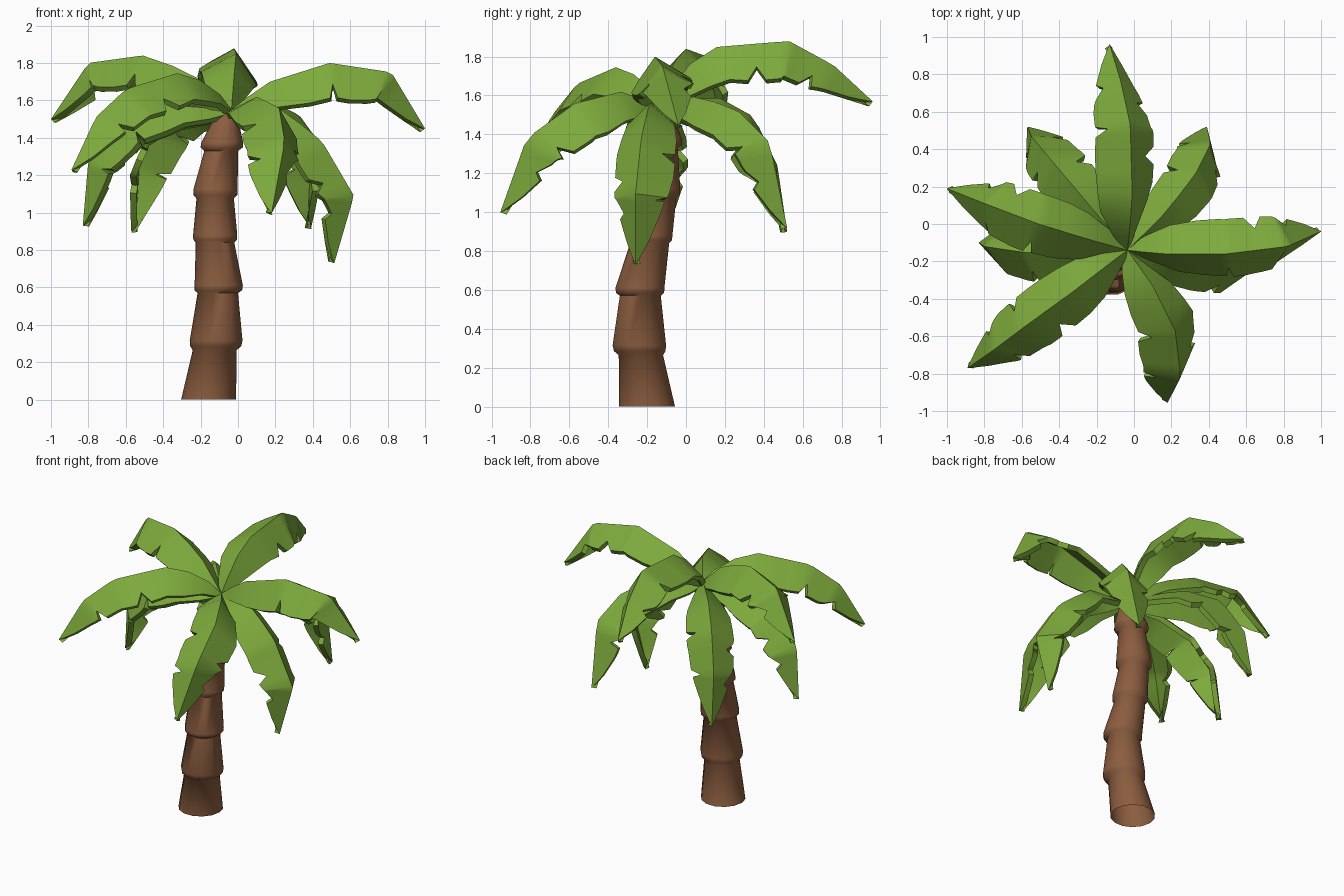
import bpy, math
from mathutils import Vector

if "Cube" in bpy.data.objects:
    bpy.data.objects.remove(bpy.data.objects["Cube"])


def material(name, rgb):
    m = bpy.data.materials.new(name)
    m.diffuse_color = (*rgb, 1)
    m.use_nodes = True
    m.node_tree.nodes["Principled BSDF"].inputs["Base Color"].default_value = m.diffuse_color
    return m


GREEN = material("leaf green", (0.205, 0.40, 0.045))
BROWN = material("bark brown", (0.26, 0.11, 0.05))


def make_object(name, verts, faces, mat, angle):
    me = bpy.data.meshes.new(name)
    me.from_pydata(verts, [], faces)
    me.materials.append(mat)
    ob = bpy.data.objects.new(name, me)
    bpy.context.collection.objects.link(ob)
    bpy.ops.object.select_all(action='DESELECT')
    ob.select_set(True)
    bpy.context.view_layer.objects.active = ob
    bpy.ops.object.shade_smooth_by_angle(angle=math.radians(angle))
    return ob


# Trunk: leaning stack of flared segments, open below (z, x, y, radius)
RINGS = [
    (0, -.157, -.2, .147), (.265, -.125, -.232, .117), (.285, -.119, -.238, .136),
    (.315, -.117, -.24, .141),
    (.57, -.108, -.235, .108), (.585, -.105, -.236, .127), (.61, -.103, -.237, .129),
    (.84, -.123, -.187, .103), (.855, -.122, -.186, .117), (.88, -.122, -.185, .118),
    (1.075, -.122, -.147, .1), (1.095, -.121, -.146, .118), (1.125, -.12, -.145, .118),
    (1.33, -.09, -.13, .09), (1.35, -.086, -.13, .114), (1.375, -.084, -.13, .112),
    (1.5, -.065, -.13, .065), (1.54, -.05, -.135, .04)]
SIDES = 14
verts, faces = [], []
for z, x, y, r in RINGS:
    for k in range(SIDES):
        a = 2 * math.pi * k / SIDES
        verts.append((x + r * math.cos(a), y + r * math.sin(a), z))
for i in range(len(RINGS) - 1):
    for k in range(SIDES):
        a, b = i * SIDES + k, i * SIDES + (k + 1) % SIDES
        faces.append((a, b, b + SIDES, a + SIDES))
faces.append(tuple(range(len(verts) - SIDES, len(verts))))
make_object("trunk", verts, faces, BROWN, 60)

# Leaf outline: (position along leaf, left width, right width), with notches
OUTLINE = [
    (0, .03, .03), (.08, .105, .105), (.2, .18, .18), (.32, .21, .21),
    (.42, .22, .22), (.46, .14, .22), (.49, .225, .22), (.56, .225, .215),
    (.6, .215, .14), (.63, .21, .21), (.7, .2, .2), (.735, .12, .185),
    (.755, .185, .17), (.8, .165, .11), (.83, .145, .145), (.92, .08, .08),
    (1, .004, .004)]


def sample(points, s):
    """Point at fraction s of the length of a polyline."""
    lengths = [(v - u).length for u, v in zip(points, points[1:])]
    left = min(max(s, 0), 1) * sum(lengths)
    for u, v, d in zip(points, points[1:], lengths):
        if left <= d:
            return u.lerp(v, left / d)
        left -= d
    return points[-1]


CROWN = (-.035, -.14, 1.55)
FOLD = 43


def leaf(name, points, flip=False, scale=1.0, roll=0):
    """Roof-shaped leaf folded along a ridge; roll lifts the left side."""
    path = [Vector(p) for p in [CROWN] + points]
    chord = path[-1] - path[0]
    side = Vector((chord.y, -chord.x, 0)).normalized()
    verts, faces = [], []
    for s, wl, wr in OUTLINE:
        if flip:
            wl, wr = wr, wl
        c = sample(path, s)
        up = side.cross(sample(path, s + .06) - sample(path, s - .06)).normalized()
        for w, sign in ((wl, -1), (0, 0), (wr, 1)):
            a = math.radians(FOLD + sign * roll)
            w *= scale
            verts.append(c + side * (sign * w * math.cos(a)) - up * (w * math.sin(a)))
    for i in range(len(OUTLINE) - 1):
        for k in (0, 1):
            a = 3 * i + k
            faces.append((a, a + 1, a + 4, a + 3))
    ob = make_object(name, verts, faces, GREEN, 35)
    m = ob.modifiers.new("thickness", 'SOLIDIFY')
    m.thickness, m.offset = .035, -1
    bpy.ops.object.modifier_apply(modifier=m.name)
    bpy.ops.object.shade_smooth_by_angle(angle=math.radians(35))


# Upper, spreading leaves
leaf("back_leaf", [(-.02, 0, 1.75), (-.01, .16, 1.85), (-.02, .53, 1.88),
                   (-.07, .76, 1.755), (-.13, .96, 1.57)], True, 1, 14)
leaf("left_leaf", [(-.25, -.08, 1.75), (-.51, 0, 1.84), (-.8, .11, 1.8), (-1, .19, 1.5)])
leaf("right_leaf", [(.14, -.16, 1.69), (.49, -.16, 1.8), (.82, -.12, 1.75),
                    (1, -.04, 1.45)], True, .98, 12)
leaf("front_left_leaf", [(-.13, -.21, 1.68), (-.31, -.35, 1.75), (-.6, -.56, 1.66),
                         (-.76, -.68, 1.51), (-.89, -.77, 1.23)], False, .97)
# Lower, drooping leaves
leaf("front_leaf", [(.1, -.33, 1.62), (.22, -.57, 1.56), (.25, -.82, 1.38),
                    (.18, -.955, 1.0)], True, 1, -14)
leaf("back_right_leaf", [(.17, .06, 1.6), (.33, .27, 1.52), (.41, .43, 1.36),
                         (.39, .52, .92)], False, .9)
leaf("back_left_leaf", [(-.28, .15, 1.6), (-.45, .35, 1.49), (-.55, .47, 1.24),
                        (-.57, .52, .9)], True, .95)
leaf("lower_left_leaf", [(-.3, -.17, 1.6), (-.6, -.15, 1.51), (-.8, -.12, 1.28),
                         (-.83, -.1, .93)], False, .95)
leaf("lower_right_leaf", [(.23, -.19, 1.56), (.45, -.23, 1.38), (.62, -.26, 1.09),
                          (.515, -.26, .73)], False, .95)
